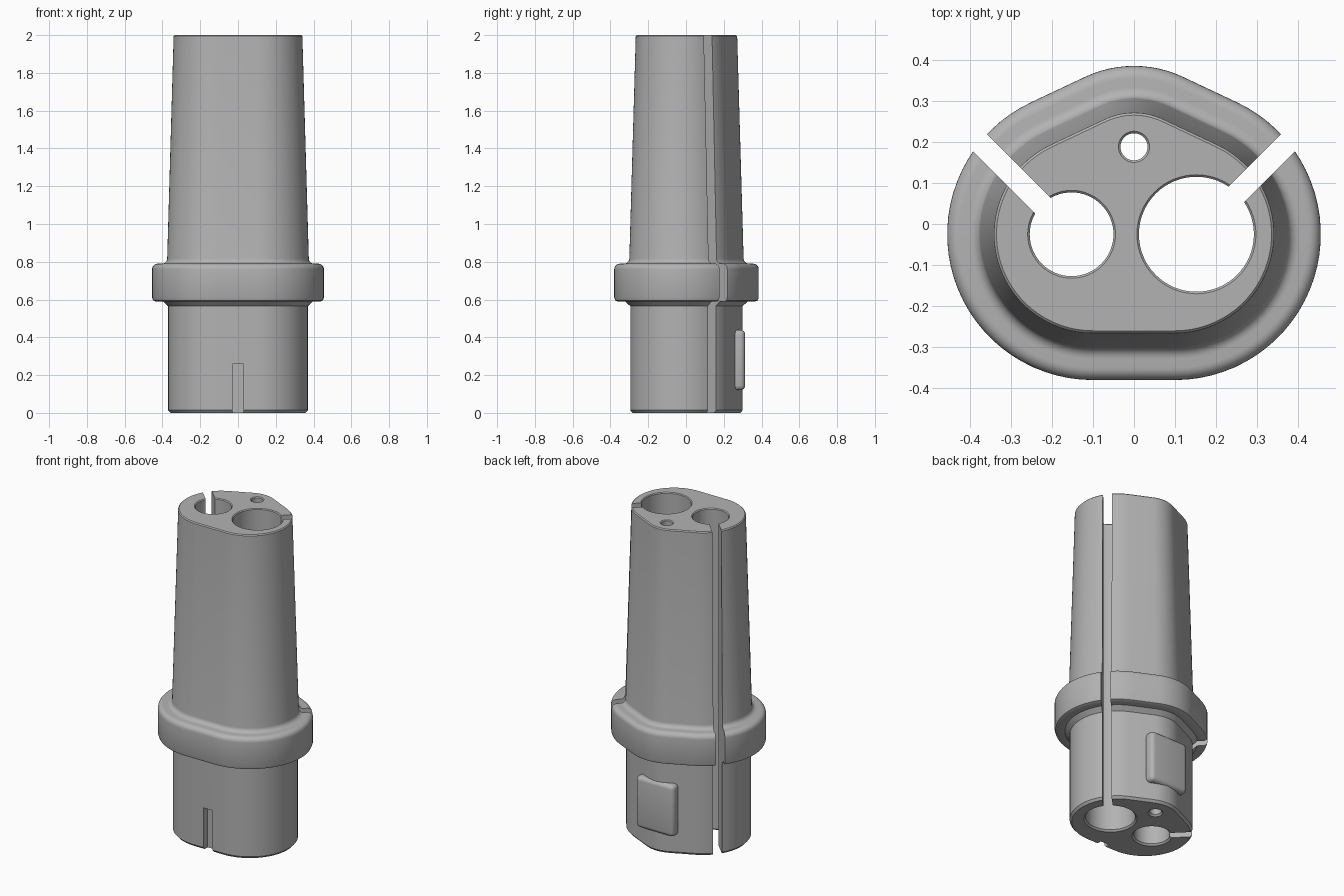
import bpy, bmesh
from math import cos, sin, pi, radians, atan2, acos, hypot
from mathutils import Matrix

cube = bpy.data.objects.get("Cube")
if cube:
    bpy.data.objects.remove(cube)

grey = bpy.data.materials.new("plain grey")
grey.use_nodes = True
colour = (0.45, 0.45, 0.45, 1)
grey.diffuse_color = colour
grey.node_tree.nodes["Principled BSDF"].inputs["Base Color"].default_value = colour


def make_object(name, bm):
    bmesh.ops.recalc_face_normals(bm, faces=bm.faces)
    mesh = bpy.data.meshes.new(name)
    bm.to_mesh(mesh)
    bm.free()
    mesh.materials.append(grey)
    obj = bpy.data.objects.new(name, mesh)
    bpy.context.collection.objects.link(obj)
    return obj


def loft(name, outline, profile):
    """Stack one closed outline per (size, height) step and cap the ends."""
    bm = bmesh.new()
    rings = [[bm.verts.new((x, y, z)) for x, y in outline(size)] for size, z in profile]
    count = len(rings[0])
    for low, high in zip(rings, rings[1:]):
        for i in range(count):
            j = (i + 1) % count
            bm.faces.new((low[i], low[j], high[j], high[i]))
    bm.faces.new(rings[0][::-1])
    bm.faces.new(rings[-1])
    return make_object(name, bm)


def box(name, size, matrix):
    bm = bmesh.new()
    bmesh.ops.create_cube(bm, size=1, matrix=matrix @ Matrix.Diagonal((*size, 1)))
    return make_object(name, bm)


def arc(cx, cy, radius, start, end, steps):
    angles = [start + (end - start) * i / steps for i in range(steps + 1)]
    return [(cx + radius * cos(a), cy + radius * sin(a)) for a in angles]


# Rounded outline: two side arcs and a tighter arc at the back, joined by tangents
SIDE_X, SIDE_Y, SIDE_R = 0.10, -0.025, 0.355
BACK_Y, BACK_R = 0.105, 0.28
dx, dy = SIDE_X, SIDE_Y - BACK_Y
tangent = atan2(dy, dx) + acos((BACK_R - SIDE_R) / hypot(dx, dy))


def body_outline(offset):
    r = SIDE_R + offset
    return (arc(SIDE_X, SIDE_Y, r, -pi / 2, tangent, 32)
            + arc(0, BACK_Y, BACK_R + offset, tangent, pi - tangent, 12)
            + arc(-SIDE_X, SIDE_Y, r, pi - tangent, 1.5 * pi, 32))


# Profile from the foot, over the collar, up the tapered upper part
profile = [(-0.097, 0), (-0.085, 0.014), (-0.085, 0.565), (-0.058, 0.59), (-0.018, 0.59)]
profile += [(-0.005, 0.596), (0, 0.61)]
profile += arc(-0.03, 0.76, 0.03, 0, pi / 2, 6)
profile += arc(-0.052, 0.818, 0.028, 1.5 * pi, pi + 0.05, 6)
profile += [(-0.114, 1.994), (-0.12, 2)]
body = loft("plug_body", body_outline, profile)

cutters = []
# Through holes with softened rims
for name, cx, cy, radius in (("small_bore", -0.152, -0.025, 0.102),
                             ("large_bore", 0.152, -0.025, 0.14),
                             ("pin_hole", 0, 0.188, 0.033)):
    steps = [(radius + 0.02, -0.01), (radius, 0.01), (radius, 1.995), (radius + 0.01, 2.005)]
    cutters.append(loft(name, lambda r: arc(cx, cy, r, 0, 2 * pi, 64)[:-1], steps))

# Diagonal slots opening each bore to the outside
for side, name in ((-1, "right_slot"), (1, "left_slot")):
    angle = radians(90 - 45 * side)
    place = (Matrix.Translation((side * 0.152, -0.025, 1)) @ Matrix.Rotation(angle, 4, "Z")
             @ Matrix.Translation((0.3, 0, 0)))
    cutters.append(box(name, (0.6, 0.053, 2.4), place))

# Key notch at the foot of the front
cutters.append(box("key_notch", (0.06, 0.2, 0.4), Matrix.Translation((0, -0.355, 0.06))))

bpy.context.view_layer.objects.active = body
for cutter in cutters:
    cutter.hide_render = True
    cut = body.modifiers.new(cutter.name, "BOOLEAN")
    cut.operation = "DIFFERENCE"
    cut.solver = "EXACT"
    cut.object = cutter
    bpy.ops.object.modifier_apply(modifier=cut.name)
for cutter in cutters:
    bpy.data.objects.remove(cutter)

# Raised latch pad on the back
pad = box("latch_pad", (0.26, 0.07, 0.32), Matrix.Translation((0, 0.278, 0.28)))
bevel = pad.modifiers.new("soft_edges", "BEVEL")
bevel.width = 0.025
bevel.segments = 4
bpy.context.view_layer.objects.active = pad
bpy.ops.object.modifier_apply(modifier=bevel.name)

for obj in (body, pad):
    bpy.ops.object.select_all(action="DESELECT")
    obj.select_set(True)
    bpy.context.view_layer.objects.active = obj
    bpy.ops.object.shade_smooth_by_angle(angle=radians(32))
